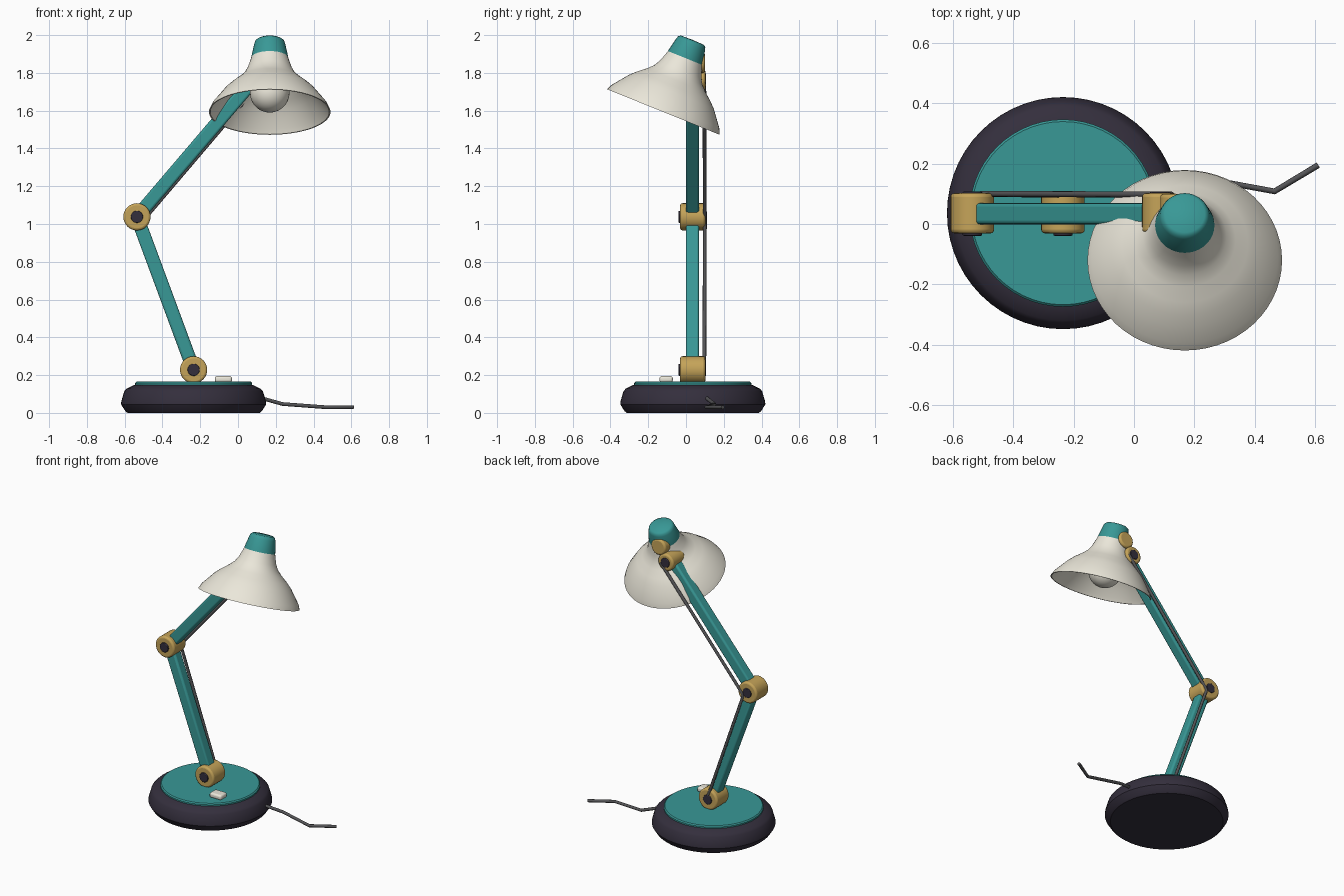
import bpy, bmesh, math
from mathutils import Vector, Matrix

if "Cube" in bpy.data.objects:
    bpy.data.objects.remove(bpy.data.objects["Cube"])


def mat(name, r, g, b):
    m = bpy.data.materials.new(name)
    m.diffuse_color = (r, g, b, 1)
    m.use_nodes = True
    m.node_tree.nodes["Principled BSDF"].inputs["Base Color"].default_value = m.diffuse_color
    return m


TEAL = mat("teal", 0.040, 0.315, 0.305)
DARK = mat("dark", 0.034, 0.028, 0.046)
BRASS = mat("brass", 0.56, 0.37, 0.10)
CREAM = mat("cream", 0.83, 0.80, 0.70)
CORD = mat("cord", 0.09, 0.09, 0.095)


def finish(ob, material, bevel=0, angle=35):
    """Assign the material, bevel and smooth."""
    ob.data.materials.append(material)
    bpy.ops.object.select_all(action='DESELECT')
    ob.select_set(True)
    bpy.context.view_layer.objects.active = ob
    if bevel:
        b = ob.modifiers.new("bevel", 'BEVEL')
        b.width, b.segments, b.limit_method = bevel, 3, 'ANGLE'
    bpy.ops.object.shade_smooth_by_angle(angle=math.radians(angle))
    return ob


def from_bmesh(name, bm, matrix, material, bevel=0, angle=35):
    bmesh.ops.recalc_face_normals(bm, faces=bm.faces)
    me = bpy.data.meshes.new(name)
    bm.to_mesh(me)
    bm.free()
    ob = bpy.data.objects.new(name, me)
    ob.matrix_world = matrix
    bpy.context.collection.objects.link(ob)
    return finish(ob, material, bevel, angle)


def lathe(name, profile, matrix, material, segs=56):
    """Revolve (radius, height) points about local z."""
    bm = bmesh.new()
    vs = [bm.verts.new((r, 0, z)) for r, z in profile]
    es = [bm.edges.new(p) for p in zip(vs, vs[1:])]
    bmesh.ops.spin(bm, geom=vs + es, cent=(0, 0, 0), axis=(0, 0, 1),
                   angle=math.tau, steps=segs, use_duplicate=False)
    bmesh.ops.remove_doubles(bm, verts=bm.verts, dist=1e-5)
    return from_bmesh(name, bm, matrix, material)


def along(a, b):
    """Frame at the midpoint of a-b with local z along it."""
    a, b = Vector(a), Vector(b)
    return Matrix.Translation((a + b) / 2) @ (b - a).to_track_quat('Z', 'Y').to_matrix().to_4x4()


def rod(name, a, b, radius, material, bevel=0):
    bm = bmesh.new()
    bmesh.ops.create_cone(bm, cap_ends=True, segments=32, radius1=radius,
                          radius2=radius, depth=(Vector(b) - Vector(a)).length)
    return from_bmesh(name, bm, along(a, b), material, bevel)


def block(name, matrix, size, material, bevel):
    bm = bmesh.new()
    bmesh.ops.create_cube(bm, size=1, matrix=Matrix.Diagonal((*size, 1)))
    return from_bmesh(name, bm, matrix, material, bevel)


def tube(name, points, radius, material):
    cu = bpy.data.curves.new(name, 'CURVE')
    cu.dimensions = '3D'
    cu.bevel_depth, cu.bevel_resolution, cu.use_fill_caps = radius, 3, True
    sp = cu.splines.new('POLY')
    sp.points.add(len(points) - 1)
    for p, co in zip(sp.points, points):
        p.co = (*co, 1)
    ob = bpy.data.objects.new(name, cu)
    bpy.context.collection.objects.link(ob)
    cu.materials.append(material)


# base with inset top plate and switch
base = Matrix.Translation((-0.235, 0.036, 0))
lathe("base", [(0, 0), (0.35, 0), (0.362, 0.01), (0.384, 0.045), (0.383, 0.06),
               (0.367, 0.115), (0.355, 0.128), (0.315, 0.148), (0.30, 0.15), (0, 0.15)],
      base, DARK)
lathe("base_plate", [(0, 0.14), (0.31, 0.14), (0.31, 0.158), (0.303, 0.165), (0, 0.165)],
      base, TEAL)
block("switch", Matrix.Translation((-0.077, -0.105, 0.178)), (0.09, 0.07, 0.034), CREAM, 0.012)

# joints with pins
AY = 0.034
joints = {"base": (-0.235, 0.228, 0.072), "elbow": (-0.535, 1.038, 0.072),
          "head": (0.085, 1.765, 0.058)}
for n, (x, z, r) in joints.items():
    rod(n + "_joint", (x, -0.031, z), (x, 0.102, z), r, BRASS, 0.012)
    rod(n + "_pin", (x, -0.039, z), (x, 0.107, z), 0.032, DARK, 0.004)

# arms
for n, p, q in (("lower_arm", "base", "elbow"), ("upper_arm", "elbow", "head")):
    a = Vector((joints[p][0], AY, joints[p][1]))
    b = Vector((joints[q][0], AY, joints[q][1]))
    ang = math.atan2(b.x - a.x, b.z - a.z)
    frame = Matrix.Translation((a + b) / 2) @ Matrix.Rotation(ang, 4, 'Y')
    block(n, frame, (0.072, 0.07, (b - a).length - 0.03), TEAL, 0.012)

# cable behind the arms
tube("arm_cable", [(-0.235, 0.097, 0.25), (-0.503, 0.1, 1.01), (-0.492, 0.1, 1.03),
                   (0.125, 0.097, 1.755)], 0.01, CORD)

# head: everything revolved about the tilted shade axis
head = Matrix.Translation((0.168, -0.12, 1.593)) @ Matrix.Rotation(math.radians(-22), 4, 'X')
outer = [(0.322, 0), (0.308, 0.03), (0.27, 0.079), (0.243, 0.114), (0.209, 0.147),
         (0.168, 0.181), (0.138, 0.211), (0.119, 0.245), (0.105, 0.285), (0.096, 0.315)]
inner = [(r - 0.007, max(z - 0.006, 0)) for r, z in reversed(outer)]
lathe("shade", outer + inner + outer[:1], head, CREAM)
lathe("shade_cap", [(0, 0.30), (0.098, 0.30), (0.098, 0.312), (0.082, 0.388), (0.077, 0.402),
                    (0.066, 0.41), (0, 0.412)], head, TEAL)
rod("head_bracket", (0.142, 0.0, 1.855), (0.142, 0.1, 1.855), 0.055, BRASS, 0.012)

# bulb
bulb = [(0.105 * math.sin(math.pi * i / 16), 0.11 - 0.105 * math.cos(math.pi * i / 16))
        for i in range(14)]
lathe("bulb", bulb + [(0.05, 0.24), (0.05, 0.305), (0, 0.305)], head, CREAM, 32)

# power cord
tube("power_cord", [(0.10, 0.10, 0.085), (0.235, 0.15, 0.047), (0.465, 0.108, 0.03),
                    (0.61, 0.195, 0.03)], 0.01, CORD)
